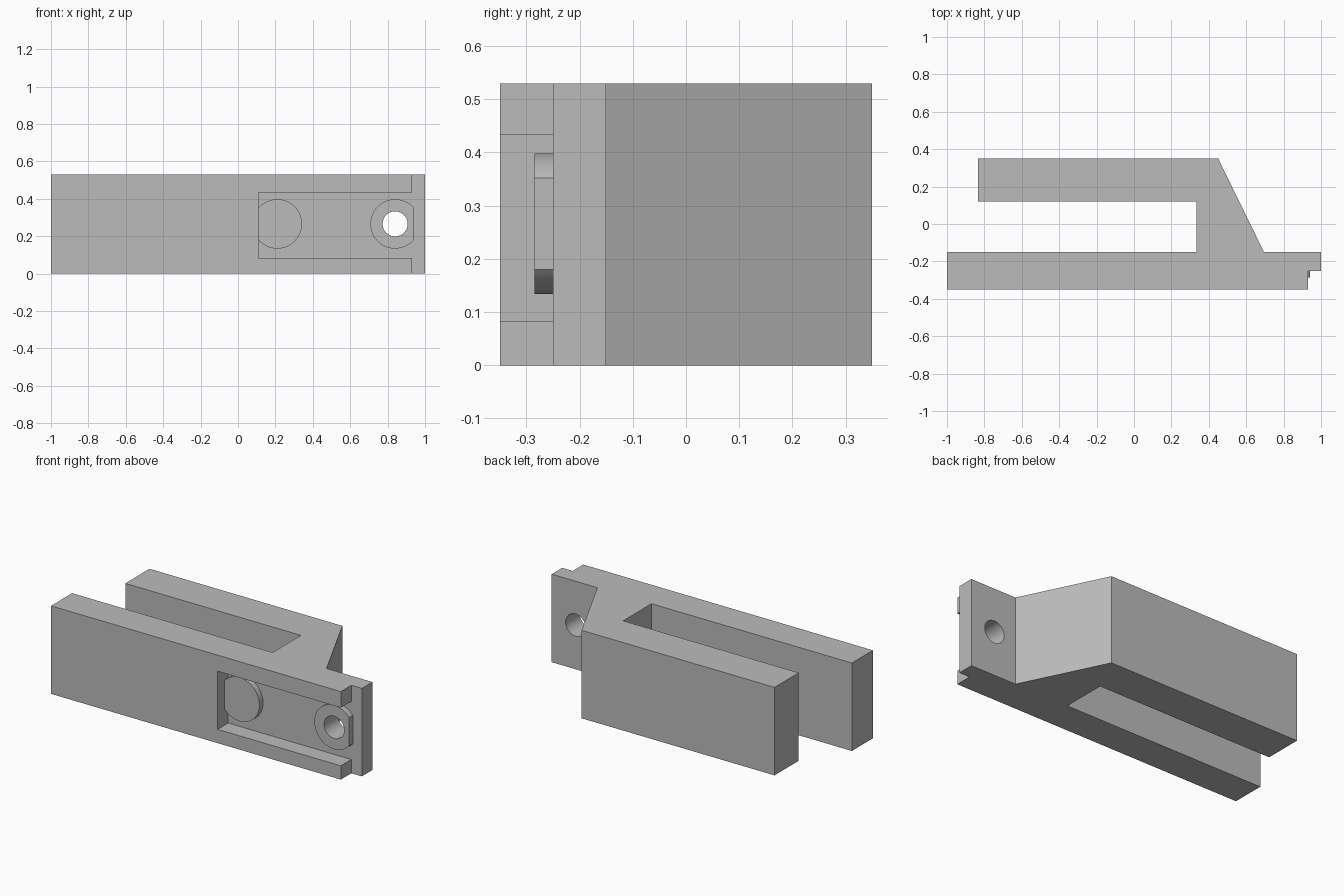
import bpy, bmesh
from math import pi, cos, sin, acos

if "Cube" in bpy.data.objects:
    bpy.data.objects.remove(bpy.data.objects["Cube"], do_unlink=True)

HEIGHT = 0.53
MID = 0.266
FLOOR = -0.25      # recess floor
BOSS_R = 0.132
BOSS_FACE = -0.285

grey = bpy.data.materials.new("light grey")
grey.use_nodes = True
color = (0.5, 0.5, 0.5, 1)
grey.diffuse_color = color
grey.node_tree.nodes["Principled BSDF"].inputs["Base Color"].default_value = color


def prism(name, points, offset):
    """Extrude a closed outline of 3D points along an offset."""
    bm = bmesh.new()
    face = bm.faces.new([bm.verts.new(p) for p in points])
    ext = bmesh.ops.extrude_face_region(bm, geom=[face])
    moved = [v for v in ext["geom"] if isinstance(v, bmesh.types.BMVert)]
    bmesh.ops.translate(bm, verts=moved, vec=offset)
    bmesh.ops.recalc_face_normals(bm, faces=bm.faces)
    mesh = bpy.data.meshes.new(name)
    bm.to_mesh(mesh)
    bm.free()
    mesh.materials.append(grey)
    obj = bpy.data.objects.new(name, mesh)
    bpy.context.collection.objects.link(obj)
    return obj


def disc(name, cx, radius, y0, y1, start=0.0, sweep=2 * pi, n=64):
    """Cylinder along y; a partial sweep leaves a flat chord."""
    count = n if sweep >= 2 * pi else n + 1
    pts = [(cx + radius * cos(start + sweep * i / n), y0,
            MID + radius * sin(start + sweep * i / n)) for i in range(count)]
    return prism(name, pts, (0, y1 - y0, 0))


def combine(target, tool, operation):
    mod = target.modifiers.new(operation.title(), "BOOLEAN")
    mod.operation, mod.object, mod.solver = operation, tool, "EXACT"
    bpy.context.view_layer.objects.active = target
    bpy.ops.object.modifier_apply(modifier=mod.name)
    bpy.data.objects.remove(tool, do_unlink=True)


# Forked body with slanted shoulder and thin end lip
outline = [(-1, -0.35), (0.93, -0.35), (0.93, FLOOR), (1, FLOOR), (1, -0.15),
           (0.695, -0.15), (0.45, 0.35), (-0.835, 0.35), (-0.835, 0.12),
           (0.335, 0.12), (0.335, -0.15), (-1, -0.15)]
body = prism("forked_clip_body", [(x, y, 0) for x, y in outline], (0, 0, HEIGHT))

# Front recess, open at the lip end
low, high = 0.083, 0.433
recess = prism("recess_cutter", [(0.11, -0.4, low), (0.96, -0.4, low),
                                 (0.96, -0.4, high), (0.11, -0.4, high)],
               (0, FLOOR + 0.4, 0))
combine(body, recess, "DIFFERENCE")

# Round bosses with one flat side each
flat = acos(0.1 / BOSS_R)
for cx, turn in ((0.21, pi), (0.84, 0)):
    boss = disc("boss", cx, BOSS_R, BOSS_FACE, FLOOR + 0.03,
                turn + flat, 2 * pi - 2 * flat)
    combine(body, boss, "UNION")

# Screw hole
combine(body, disc("hole_cutter", 0.84, 0.067, -0.5, 0.0), "DIFFERENCE")

bpy.ops.object.select_all(action="DESELECT")
body.select_set(True)
bpy.context.view_layer.objects.active = body
bpy.ops.object.shade_smooth_by_angle(angle=pi / 6)
